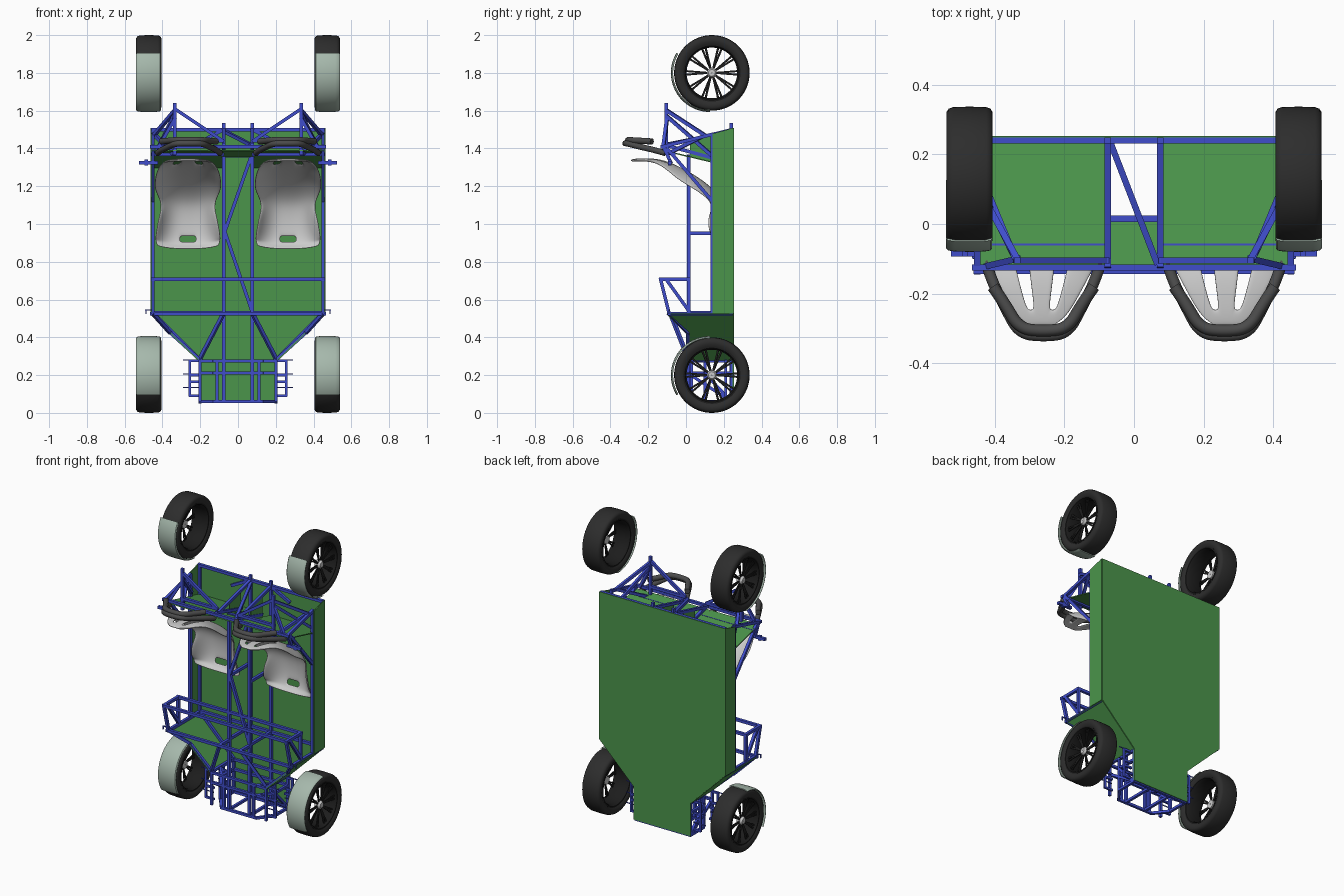
import bpy, bmesh, math
from mathutils import Vector, Matrix


def mat(name, r, g, b):
    m = bpy.data.materials.new(name)
    m.diffuse_color = (r, g, b, 1)
    return m


BLUE = mat("blue_paint", 0.05, 0.075, 0.6)
GREEN = mat("green_panel", 0.07, 0.30, 0.07)
BLACK = mat("tyre_black", 0.026, 0.026, 0.026)
RIM = mat("rim_black", 0.012, 0.012, 0.012)
SAGE = mat("sage_cover", 0.38, 0.48, 0.41)
DARK = mat("dark_grey", 0.07, 0.07, 0.07)


def finish(bm, name, m=None, smooth=False):
    bmesh.ops.recalc_face_normals(bm, faces=bm.faces)
    me = bpy.data.meshes.new(name)
    bm.to_mesh(me)
    bm.free()
    ob = bpy.data.objects.new(name, me)
    bpy.context.collection.objects.link(ob)
    if m:
        me.materials.append(m)
    if smooth:
        bpy.ops.object.select_all(action='DESELECT')
        ob.select_set(True)
        bpy.context.view_layer.objects.active = ob
        bpy.ops.object.shade_smooth_by_angle(angle=math.radians(40))
    return ob


def bar(bm, a, b, w=0.018, d=None):
    a, b = Vector(a), Vector(b)
    v = b - a
    M = Matrix.Translation((a + b) / 2) @ v.to_track_quat('Z', 'Y').to_matrix().to_4x4()
    bmesh.ops.create_cube(bm, size=1, matrix=M @ Matrix.Diagonal((w, d or w, v.length + w * 0.6, 1)))


def frame(name, single=(), paired=(), w=0.018):
    bm = bmesh.new()
    for a, b in single:
        bar(bm, a, b, w)
    for a, b in paired:
        for s in (1, -1):
            bar(bm, (a[0] * s, *a[1:]), (b[0] * s, *b[1:]), w)
    return finish(bm, name, BLUE)


def panel(name, pts, mirror=False):
    for s in ((1, -1) if mirror else (1,)):
        bm = bmesh.new()
        bm.faces.new([bm.verts.new((x * s, y, z)) for x, y, z in pts])
        ob = finish(bm, name, GREEN)
        mod = ob.modifiers.new("thickness", 'SOLIDIFY')
        mod.thickness, mod.offset = 0.006, 0


def lathe(name, prof, s, cy, cz, m, seg=64, a0=0, a1=360):
    """Closed (radius, x) profile spun about a line along x."""
    bm = bmesh.new()
    full = a1 - a0 == 360
    rings = []
    for i in range(seg if full else seg + 1):
        a = math.radians(a0 + (a1 - a0) * i / seg)
        rings.append([bm.verts.new((s * x, cy - r * math.cos(a), cz + r * math.sin(a))) for r, x in prof])
    n = len(prof)
    for i in range(seg):
        A, B = rings[i], rings[(i + 1) % len(rings)]
        for j in range(n):
            bm.faces.new((A[j], A[(j + 1) % n], B[(j + 1) % n], B[j]))
    if not full:
        bm.faces.new(rings[0])
        bm.faces.new(rings[-1])
    return finish(bm, name, m, True)


# Wheels: tyre, open rim, spokes, hub and wheel cover
CY = 0.137
TYRE = [(0.15, 0.415), (0.165, 0.406), (0.184, 0.406), (0.194, 0.412), (0.1985, 0.424), (0.2, 0.472),
        (0.1985, 0.52), (0.194, 0.532), (0.184, 0.539), (0.165, 0.539), (0.15, 0.53)]
BARREL = [(0.152, 0.413), (0.143, 0.413), (0.134, 0.43), (0.134, 0.51), (0.143, 0.533), (0.152, 0.533)]
COVER = [(0.197, 0.407), (0.203, 0.412), (0.206, 0.43), (0.207, 0.472), (0.206, 0.515),
         (0.203, 0.533), (0.197, 0.54), (0.195, 0.54), (0.201, 0.515), (0.202, 0.43), (0.195, 0.407)]
for end, cz, a0, a1 in (("front", 0.2, -31, 90), ("rear", 1.8, -90, 31)):
    for s in (1, -1):
        lathe(end + "_tyre", TYRE, s, CY, cz, BLACK)
        lathe(end + "_rim", BARREL, s, CY, cz, RIM)
        lathe(end + "_hub", [(0.002, 0.485), (0.026, 0.485), (0.026, 0.512), (0.018, 0.522), (0.002, 0.522)],
              s, CY, cz, None, 24)
        lathe(end + "_wheel_cover", COVER, s, 0.127, cz, SAGE, 32, a0, a1)
        bm = bmesh.new()
        for i in range(10):
            for k in (-0.07, 0.07):
                a, b = math.tau * i / 10, math.tau * i / 10 + k
                bar(bm, (s * 0.505, CY + 0.018 * math.cos(a), cz + 0.018 * math.sin(a)),
                    (s * 0.515, CY + 0.139 * math.cos(b), cz + 0.139 * math.sin(b)), 0.006, 0.01)
        finish(bm, end + "_spokes", RIM)

# Green body panels
panel("floor_panel", [(-0.46, 0.25, 1.508), (0.46, 0.25, 1.508), (0.46, 0.25, 0.525), (0.21, 0.25, 0.28),
                      (0.21, 0.25, 0.06), (-0.21, 0.25, 0.06), (-0.21, 0.25, 0.28), (-0.46, 0.25, 0.525)])
panel("side_panel", [(0.461, 0.14, 0.525), (0.461, 0.25, 0.525), (0.461, 0.25, 1.508), (0.461, 0.14, 1.478)], True)
panel("footwell_panel", [(0.46, -0.1, 0.525), (0.36, 0, 0.425), (0.21, 0, 0.28),
                         (0.21, 0.25, 0.28), (0.46, 0.25, 0.525)], True)
panel("firewall", [(0.07, 0.25, 1.30), (0.455, 0.25, 1.30), (0.455, -0.12, 1.39), (0.07, -0.12, 1.39)], True)
panel("tunnel_firewall", [(-0.07, 0.02, 1.355), (0.07, 0.02, 1.355), (0.07, -0.12, 1.39), (-0.07, -0.12, 1.39)])
panel("rear_tunnel_panel", [(0.078, 0.02, 1.355), (0.078, 0.14, 1.325), (0.078, 0.14, 1.47), (0.078, 0.02, 1.44)], True)

# Main cabin frame and centre tunnel
T, F = 0.015, 0.24
frame("cabin_frame", [
    ((-0.455, F, 1.5), (0.455, F, 1.5)), ((-0.455, F, 0.53), (0.455, F, 0.53)),
    ((-0.07, T, 1.36), (0.07, T, 1.36)), ((0.07, T, 1.36), (-0.07, T, 0.96)), ((-0.07, T, 0.96), (0.07, T, 0.55)),
    ((-0.455, T, 0.708), (0.455, T, 0.708)),
], [
    ((0.45, F, 0.53), (0.45, F, 1.5)), ((0.45, 0.14, 0.53), (0.45, 0.14, 1.475)),
    ((0.075, F, 0.06), (0.075, F, 1.53)), ((0.075, T, 0.06), (0.075, T, 1.36)),
    ((0.075, T, 0.95), (0.075, F, 0.95)), ((0.075, T, 0.53), (0.075, F, 0.53)),
    ((0.45, F, 0.53), (0.2, F, 0.28)), ((0.45, -0.09, 0.525), (0.45, F, 0.525)),
    ((0.45, -0.1, 1.40), (0.45, 0.14, 1.12)),
])

# Dash bars and footwell top
frame("dash_frame", [
    ((-0.46, -0.09, 0.525), (0.46, -0.09, 0.525)), ((-0.455, -0.135, 0.708), (0.455, -0.135, 0.708)),
], [
    ((0.45, -0.135, 0.708), (0.45, T, 0.708)), ((0.45, -0.135, 0.708), (0.45, -0.09, 0.53)),
    ((0.45, -0.1, 0.7), (0.45, T, 0.54)), ((0.45, T, 0.708), (0.45, T, 0.53)),
    ((0.075, -0.09, 0.525), (0.075, T, 0.525)),
    ((0.45, -0.09, 0.525), (0.36, 0.01, 0.425)), ((0.36, 0.01, 0.425), (0.2, 0.01, 0.28)),
    ((0.08, -0.08, 0.52), (0.2, 0.01, 0.29)),
])
frame("mirror_stub", (), [((0.45, -0.09, 0.545), (0.49, -0.09, 0.545)), ((0.488, -0.09, 0.545), (0.488, -0.09, 0.525))], 0.006)

# Nose box and suspension brackets
nose, pair = [], []
for z in (0.06, 0.21, 0.275):
    nose += [((-0.13, 0.01, z), (0.13, 0.01, z)), ((-0.2, F, z), (0.2, F, z))]
    pair += [((0.2, F, z), (0.2, 0.1, z)), ((0.2, 0.1, z), (0.13, 0.01, z))]
nose += [((-0.2, 0.01, 0.275), (0.2, 0.01, 0.275)), ((-0.2, 0.01, 0.21), (0.2, 0.01, 0.21))]
for x, y in ((0.2, F), (0.2, 0.1), (0.2, 0.01), (0.11, 0.01)):
    pair.append(((x, y, 0.065), (x, y, 0.275)))
pair += [((0.2, F, 0.06), (0.2, 0.1, 0.21)), ((0.075, 0.01, 0.06), (0.075, F, 0.06)),
         ((0.2, 0.01, 0.28), (0.2, F, 0.28)), ((0.2, 0.01, 0.21), (0.2, F, 0.06))]
frame("nose_frame", nose, pair, 0.016)
rungs = []
for y in (0.03, 0.21):
    rungs.append(((0.255, y, 0.09), (0.255, y, 0.275)))
    rungs += [((0.2, y, z), (0.255, y, z)) for z in (0.09, 0.165, 0.2, 0.275)]
frame("suspension_bracket", (), rungs, 0.013)
frame("suspension_pin", (), [((0.2, y, z), (0.29, y, z)) for y in (0.03, 0.21) for z in (0.135, 0.205, 0.28)], 0.005)

# Rear bulkhead, stays and towers
frame("rear_frame", [
    ((-0.46, -0.125, 1.41), (0.46, -0.125, 1.41)), ((-0.07, 0.24, 1.49), (0.065, -0.11, 1.42)),
], [
    ((0.08, -0.065, 1.37), (0.455, -0.065, 1.37)), ((0.08, -0.105, 1.44), (0.34, -0.105, 1.44)),
    ((0.335, -0.105, 1.37), (0.335, -0.105, 1.635)), ((0.335, -0.105, 1.61), (0.08, -0.105, 1.44)),
    ((0.34, -0.1, 1.57), (0.44, 0.14, 1.36)), ((0.335, -0.1, 1.6), (0.445, 0.1, 1.47)),
    ((0.34, -0.1, 1.37), (0.44, 0.1, 1.47)), ((0.335, -0.1, 1.56), (0.42, -0.12, 1.41)),
    ((0.45, -0.12, 1.41), (0.45, 0.14, 1.475)), ((0.075, -0.12, 1.41), (0.075, 0.245, 1.5)),
    ((0.075, -0.12, 1.42), (0.075, 0.14, 1.35)), ((0.075, F, 1.5), (0.21, F, 1.43)),
    ((0.43, -0.085, 1.325), (0.52, -0.085, 1.325)), ((0.485, -0.085, 1.315), (0.485, -0.085, 1.335)),
    ((0.45, -0.12, 1.41), (0.45, -0.08, 1.325)),
])

# Seats: rows of (z, y, half width, bolster height toward the occupant)
ROWS = [(0.868, 0.165, 0.165, 0.02), (0.885, 0.19, 0.172, 0.045), (0.905, 0.2, 0.172, 0.06), (0.935, 0.208, 0.17, 0.08),
        (0.98, 0.212, 0.164, 0.095), (1.04, 0.21, 0.155, 0.095), (1.1, 0.2, 0.142, 0.07), (1.15, 0.17, 0.145, 0.05),
        (1.2, 0.12, 0.165, 0.055), (1.245, 0.06, 0.178, 0.06), (1.285, -0.01, 0.175, 0.06),
        (1.32, -0.08, 0.165, 0.04), (1.338, -0.14, 0.14, 0.02), (1.343, -0.19, 0.115, 0.01),
        (1.343, -0.245, 0.085, 0.008), (1.34, -0.275, 0.06, 0.004), (1.336, -0.292, 0.03, 0.0)]
N = 16
for s in (1, -1):
    bm = bmesh.new()
    grid = []
    for i, (z, y, hw, bh) in enumerate(ROWS):
        p, q = ROWS[max(i - 1, 0)], ROWS[min(i + 1, len(ROWS) - 1)]
        t = Vector((q[1] - p[1], q[0] - p[0])).normalized()
        row = []
        for j in range(N + 1):
            u = 2 * j / N - 1
            h = bh * abs(u) ** 3
            row.append(bm.verts.new((s * 0.265 + u * hw, y - t.y * h, z + t.x * h)))
        grid.append(row)
    for i in range(len(ROWS) - 1):
        for j in range(N):
            lap_slot = i == 2 and 6 <= j < 10
            belt_slot = 11 <= i < 14 and j in (4, 5, 10, 11)
            if not (lap_slot or belt_slot):
                bm.faces.new((grid[i][j], grid[i][j + 1], grid[i + 1][j + 1], grid[i + 1][j]))
    seat = finish(bm, "seat", None, True)
    mod = seat.modifiers.new("thickness", 'SOLIDIFY')
    mod.thickness, mod.offset = 0.01, 0
    mod = seat.modifiers.new("rounding", 'SUBSURF')
    mod.levels = mod.render_levels = 2

# Padded roll hoops behind the seats
def hoop(name, pts, r):
    cu = bpy.data.curves.new(name, 'CURVE')
    cu.dimensions, cu.bevel_depth, cu.bevel_resolution, cu.use_fill_caps = '3D', r, 3, True
    sp = cu.splines.new('NURBS')
    sp.points.add(len(pts) - 1)
    for p, c in zip(sp.points, pts):
        p.co = (*c, 1)
    sp.order_u, sp.use_endpoint_u, sp.resolution_u = 3, True, 8
    cu.materials.append(DARK)
    bpy.context.collection.objects.link(bpy.data.objects.new(name, cu))


for s in (1, -1):
    c = s * 0.26
    for name, half, r in (
            ("roll_hoop", [(0.165, -0.11, 1.375), (0.15, -0.16, 1.39), (0.11, -0.24, 1.408), (0.07, -0.315, 1.427)], 0.016),
            ("hoop_pad", [(0.145, -0.18, 1.437), (0.11, -0.23, 1.44), (0.07, -0.30, 1.444)], 0.017)):
        tip = [(0, half[-1][1] - 0.008, half[-1][2])]
        hoop(name, [(c - x, y, z) for x, y, z in half] + [(c, tip[0][1], tip[0][2])] +
             [(c + x, y, z) for x, y, z in reversed(half)], r)
